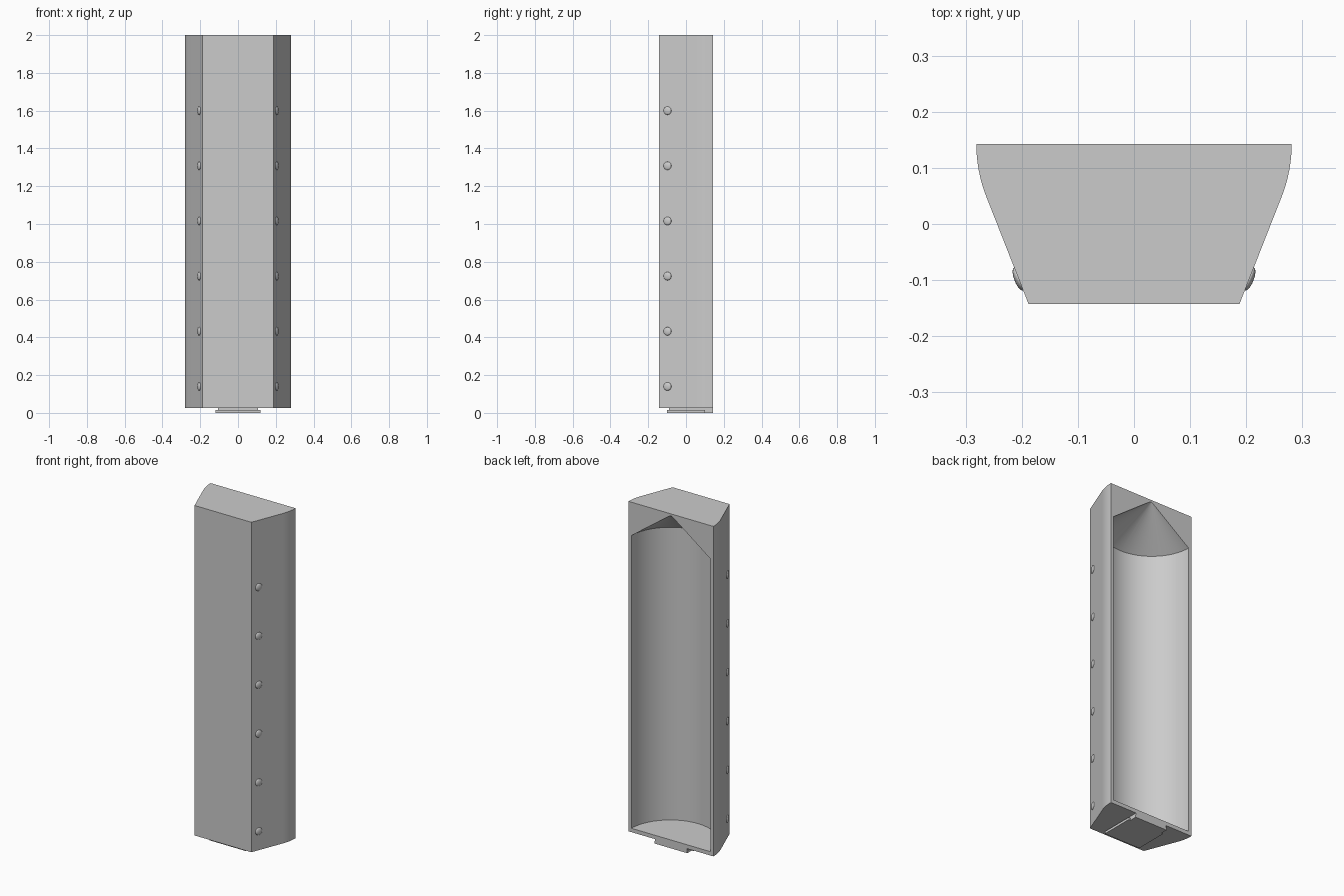
import bpy, bmesh
from math import sin, cos, radians
from mathutils import Vector, Matrix

if "Cube" in bpy.data.objects:
    bpy.data.objects.remove(bpy.data.objects["Cube"])

grey = bpy.data.materials.new("light grey")
grey.use_nodes = True
grey.diffuse_color = (0.6, 0.6, 0.6, 1)
grey.node_tree.nodes["Principled BSDF"].inputs["Base Color"].default_value = (0.6, 0.6, 0.6, 1)

BACK, FRONT, BASE, TOP = 0.1425, -0.1425, 0.027, 2.0


def finish(name, bm):
    bmesh.ops.recalc_face_normals(bm, faces=bm.faces)
    mesh = bpy.data.meshes.new(name)
    bm.to_mesh(mesh)
    bm.free()
    mesh.materials.append(grey)
    ob = bpy.data.objects.new(name, mesh)
    bpy.context.collection.objects.link(ob)
    return ob


def smooth(ob, angle=30):
    bpy.ops.object.select_all(action='DESELECT')
    ob.select_set(True)
    bpy.context.view_layer.objects.active = ob
    bpy.ops.object.shade_smooth_by_angle(angle=radians(angle))


def prism(bm, half, z0, z1):
    """Extrude an outline, given as its +x half, mirrored across x."""
    outline = half + [(-x, y) for x, y in reversed(half)]
    face = bm.faces.new([bm.verts.new((x, y, z0)) for x, y in outline])
    out = bmesh.ops.extrude_face_region(bm, geom=[face])
    verts = [v for v in out["geom"] if isinstance(v, bmesh.types.BMVert)]
    bmesh.ops.translate(bm, verts=verts, vec=(0, 0, z1 - z0))


# Body: flat front, slanted sides that curve round to the flat back
radius, sweep, steps = 0.256, radians(21.2), 10
side = [(0.188, FRONT)]
for i in range(steps + 1):
    a = sweep * (1 - i / steps)
    side.append((0.281 - radius * (1 - cos(a)), BACK - radius * sin(a)))
bm = bmesh.new()
prism(bm, side, BASE, TOP)
body = finish("body", bm)

# Hollow: half-round channel with a conical roof, open at the back
bm = bmesh.new()
profile = [(0, 0.05), (0.262, 0.05), (0.262, 1.8), (0, 1.992)]
points = [bm.verts.new((x, 0, z)) for x, z in profile]
edges = [bm.edges.new(pair) for pair in zip(points, points[1:])]
bmesh.ops.spin(bm, geom=points + edges, cent=(0, 0, 0), axis=(0, 0, 1),
               angle=radians(360), steps=96, use_merge=False)
bmesh.ops.remove_doubles(bm, verts=bm.verts, dist=0.0005)
bmesh.ops.translate(bm, verts=bm.verts, vec=(0, BACK + 0.006, 0))
cutter = finish("hollow_cutter", bm)
cutter.hide_render = True
cut = body.modifiers.new("hollow", 'BOOLEAN')
cut.operation, cut.solver, cut.object = 'DIFFERENCE', 'EXACT', cutter
bpy.context.view_layer.objects.active = body
bpy.ops.object.modifier_apply(modifier=cut.name)
bpy.data.objects.remove(cutter)
smooth(body)

# Foot: undercut sliding plate below the body
bm = bmesh.new()
prism(bm, [(0.105, -0.09), (0.105, BACK)], 0.013, BASE + 0.003)
prism(bm, [(0.12, -0.1), (0.12, 0.1), (0.108, 0.1), (0.108, BACK)], 0, 0.014)
finish("foot_plate", bm)

# Grip bumps: shallow domes up both slanted sides
bm = bmesh.new()
for sx in (1, -1):
    normal = Vector((0.932 * sx, -0.362, 0))
    turn = normal.to_track_quat('Z', 'Y').to_matrix().to_4x4()
    for i in range(6):
        place = Matrix.Translation((0.2055 * sx, -0.098, 0.14 + 0.292 * i))
        bmesh.ops.create_uvsphere(bm, u_segments=24, v_segments=12, radius=0.022,
                                  matrix=place @ turn @ Matrix.Diagonal((1, 1, 0.36, 1)))
smooth(finish("grip_bumps", bm), 60)
